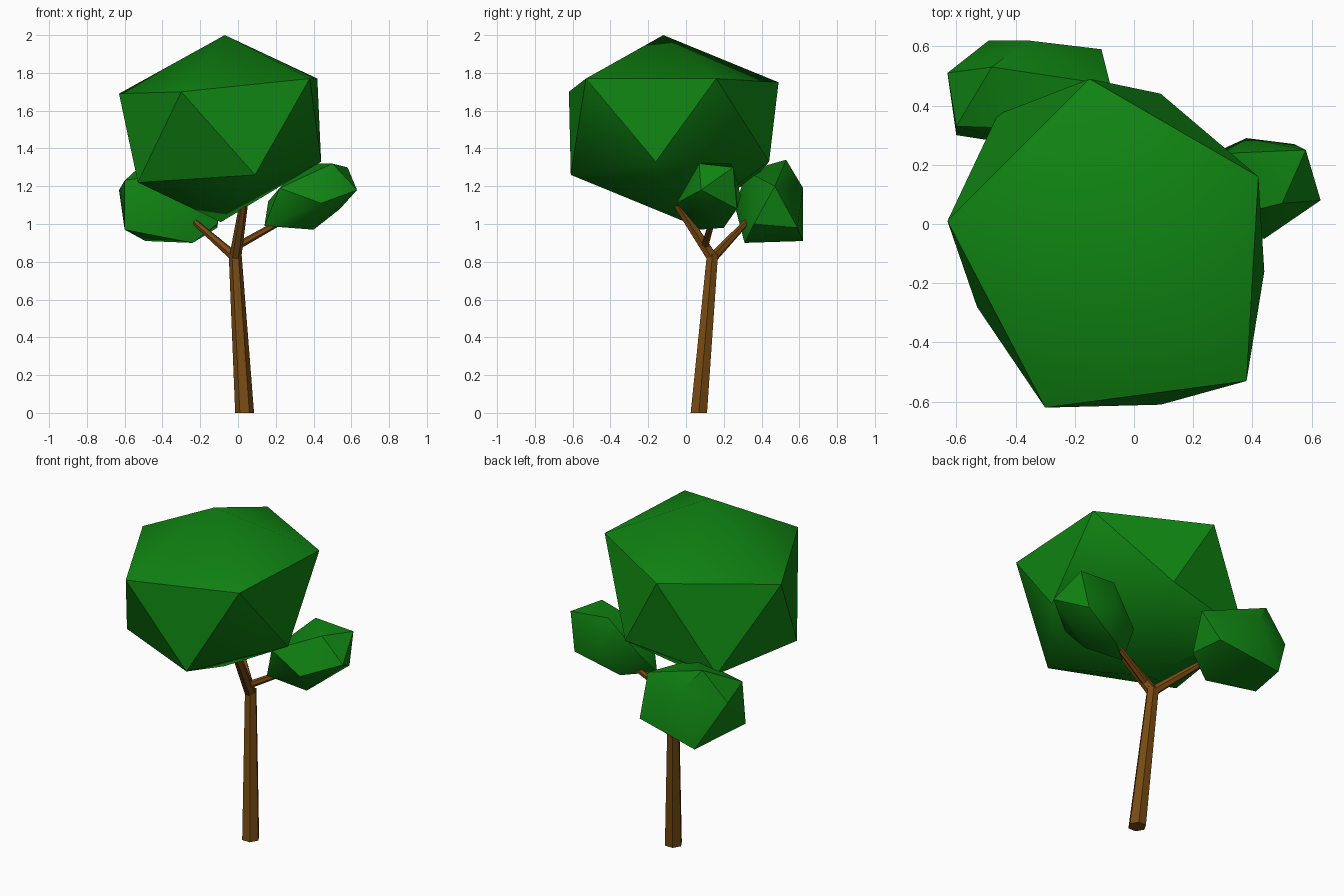
import bpy, bmesh, math
from mathutils import Vector

cube = bpy.data.objects.get("Cube")
if cube:
    bpy.data.objects.remove(cube, do_unlink=True)


def material(name, colour):
    mat = bpy.data.materials.new(name)
    mat.use_nodes = True
    mat.diffuse_color = colour
    mat.node_tree.nodes["Principled BSDF"].inputs["Base Color"].default_value = colour
    return mat


leaf_green = material("leaf green", (0.005, 0.23, 0.006, 1))
bark_brown = material("bark brown", (0.19, 0.07, 0.006, 1))


def finish(name, bm, mat, smooth_angle):
    """Shade softly across shallow edges, keep the steep ones sharp."""
    bmesh.ops.recalc_face_normals(bm, faces=bm.faces)
    for face in bm.faces:
        face.smooth = True
    for edge in bm.edges:
        edge.smooth = edge.calc_face_angle(math.pi) < math.radians(smooth_angle)
    mesh = bpy.data.meshes.new(name)
    bm.to_mesh(mesh)
    bm.free()
    mesh.materials.append(mat)
    obj = bpy.data.objects.new(name, mesh)
    bpy.context.collection.objects.link(obj)


def foliage(name, corners):
    """Faceted leaf clump: the hull around its corners."""
    bm = bmesh.new()
    for corner in corners:
        bm.verts.new(corner)
    hull = bmesh.ops.convex_hull(bm, input=bm.verts)
    spare = [v for v in hull["geom_interior"] if isinstance(v, bmesh.types.BMVert)]
    bmesh.ops.delete(bm, geom=spare, context="VERTS")
    finish(name, bm, leaf_green, 40)


def limb(name, start, end, start_radius, end_radius, upright=False):
    """Tapered six-sided length of wood; upright keeps its ends level."""
    start, end = Vector(start), Vector(end)
    turn = Vector((0, 0, 1)).rotation_difference(end - start)
    bm = bmesh.new()
    rings = []
    for centre, radius in ((start, start_radius), (end, end_radius)):
        ring = []
        for i in range(6):
            a = math.tau * i / 6
            offset = Vector((math.cos(a), math.sin(a), 0)) * radius
            if not upright:
                offset.rotate(turn)
            ring.append(bm.verts.new(centre + offset))
        rings.append(ring)
    low, high = rings
    for i in range(6):
        j = (i + 1) % 6
        bm.faces.new((low[i], low[j], high[j], high[i]))
    bm.faces.new(low)
    bm.faces.new(high)
    finish(name, bm, bark_brown, 30)


# Wood
limb("trunk", (0.035, 0.068, 0), (-0.015, 0.14, 0.84), 0.05, 0.034, True)
limb("front_branch", (-0.015, 0.14, 0.82), (0.035, -0.07, 1.14), 0.032, 0.022)
limb("right_branch", (-0.01, 0.14, 0.82), (-0.24, 0.33, 1.02), 0.027, 0.016)
limb("left_branch", (0.0, 0.1, 0.885), (0.24, 0.14, 1.02), 0.02, 0.016)

# Foliage
foliage("main_crown", [
    (-0.07, -0.12, 2.0), (-0.63, 0.01, 1.69), (-0.30, -0.62, 1.70),
    (0.38, -0.53, 1.77), (0.42, 0.16, 1.77), (-0.15, 0.49, 1.75),
    (0.09, -0.61, 1.26), (0.44, -0.16, 1.33), (0.09, 0.44, 1.33),
    (-0.46, 0.37, 1.25), (-0.53, -0.28, 1.22), (-0.09, 0.0, 1.01)])
foliage("right_clump", [
    (-0.63, 0.51, 1.18), (-0.49, 0.62, 0.91), (-0.36, 0.62, 1.19),
    (-0.11, 0.59, 0.98), (-0.48, 0.53, 1.34), (-0.29, 0.32, 1.28),
    (-0.60, 0.33, 1.23), (-0.60, 0.30, 0.97), (-0.24, 0.31, 0.90),
    (-0.34, 0.26, 1.09), (-0.08, 0.47, 1.20), (-0.11, 0.36, 1.0)])
foliage("left_clump", [
    (0.58, 0.25, 1.30), (0.63, 0.08, 1.18), (0.50, 0.07, 1.32),
    (0.40, 0.07, 0.97), (0.14, 0.07, 0.99), (0.34, 0.24, 1.32),
    (0.38, 0.29, 1.15), (0.54, 0.27, 1.08), (0.44, -0.05, 1.11),
    (0.16, 0.19, 1.12), (0.29, 0.20, 0.98), (0.22, 0.0, 1.19)])
